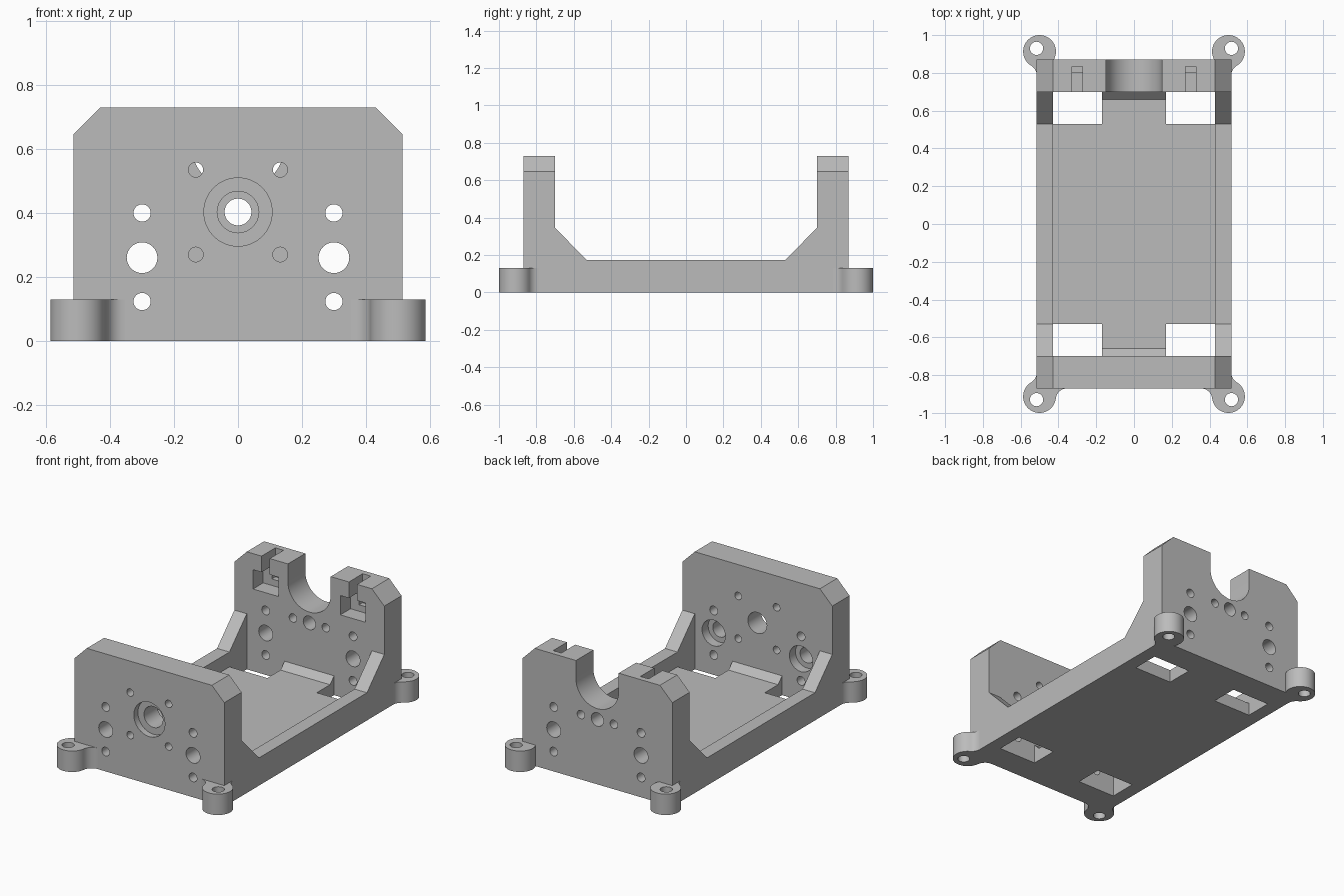
import bpy, bmesh
from math import radians, cos, sin, atan2, hypot, sqrt, pi, degrees

cube = bpy.data.objects.get("Cube")
if cube:
    bpy.data.objects.remove(cube, do_unlink=True)

GREY = (0.5, 0.5, 0.5, 1)
metal = bpy.data.materials.new("plain grey")
metal.use_nodes = True
metal.diffuse_color = GREY
metal.node_tree.nodes["Principled BSDF"].inputs["Base Color"].default_value = GREY

HALF_W, INNER_W = 0.515, 0.43
WALL_IN, WALL_OUT = 0.70, 0.87
FLOOR_TOP, WALL_TOP, CORNER = 0.08, 0.73, 0.085
PLACE = {"x": lambda a, b, t: (t, a, b),
         "y": lambda a, b, t: (a, t, b),
         "z": lambda a, b, t: (a, b, t)}
parts = []


def prism(name, outline, axis, lo, hi):
    """Extrude a 2D outline along an axis."""
    bm = bmesh.new()
    rings = [[bm.verts.new(PLACE[axis](a, b, t)) for a, b in outline] for t in (lo, hi)]
    bm.faces.new(rings[0])
    bm.faces.new(rings[1])
    n = len(outline)
    for i in range(n):
        j = (i + 1) % n
        bm.faces.new((rings[0][i], rings[0][j], rings[1][j], rings[1][i]))
    bmesh.ops.recalc_face_normals(bm, faces=bm.faces)
    mesh = bpy.data.meshes.new(name)
    bm.to_mesh(mesh)
    bm.free()
    mesh.materials.append(metal)
    ob = bpy.data.objects.new(name, mesh)
    bpy.context.collection.objects.link(ob)
    return ob


def part(*args):
    ob = prism(*args)
    parts.append(ob)
    return ob


def cut(target, outline, axis, lo, hi):
    """Subtract a prism from the target and discard the cutter."""
    cutter = prism("cutter", outline, axis, lo, hi)
    mod = target.modifiers.new("cut", "BOOLEAN")
    mod.operation, mod.solver, mod.object = "DIFFERENCE", "EXACT", cutter
    graph = bpy.context.evaluated_depsgraph_get()
    mesh = bpy.data.meshes.new_from_object(target.evaluated_get(graph))
    target.modifiers.clear()
    target.data = mesh
    bpy.data.objects.remove(cutter, do_unlink=True)


def arc(cx, cy, r, start, end, n=12):
    angles = [radians(start + (end - start) * i / n) for i in range(n + 1)]
    return [(cx + r * cos(a), cy + r * sin(a)) for a in angles]


def circle(cx, cy, r, n=32):
    return arc(cx, cy, r, 0, 360, n)[:-1]


def rect(x0, x1, y0, y1):
    return [(x0, y0), (x1, y0), (x1, y1), (x0, y1)]


# Floor plate with four corner openings, and ramps against the walls
TAB, OPEN_Y = 0.17, 0.53
quarter = [(INNER_W, OPEN_Y), (TAB, OPEN_Y), (TAB, WALL_IN)]
upper = quarter + [(-x, y) for x, y in reversed(quarter)]
part("floor", upper + [(x, -y) for x, y in reversed(upper)], "z", 0, FLOOR_TOP)
for s, name in ((-1, "front_ramp"), (1, "back_ramp")):
    part(name, [(s * 0.66, FLOOR_TOP), (s * WALL_IN, FLOOR_TOP),
                (s * WALL_IN, FLOOR_TOP + 0.04)], "x", -TAB, TAB)

# Side rails with sloped gussets
rail = [(-WALL_IN, 0), (WALL_IN, 0), (WALL_IN, 0.345), (OPEN_Y, 0.172),
        (-OPEN_Y, 0.172), (-WALL_IN, 0.345)]
for s, name in ((1, "left_rail"), (-1, "right_rail")):
    part(name, rail, "x", s * INNER_W, s * HALF_W)

# End walls with chamfered top corners
panel = [(-HALF_W, 0), (HALF_W, 0), (HALF_W, WALL_TOP - CORNER),
         (HALF_W - CORNER, WALL_TOP), (CORNER - HALF_W, WALL_TOP),
         (-HALF_W, WALL_TOP - CORNER)]
front = part("front_wall", panel, "y", -WALL_OUT, -WALL_IN)
back = part("back_wall", panel, "y", WALL_IN, WALL_OUT)

# Bolt holes shared by both walls
AXLE_Z = 0.403
for wall, s in ((front, -1), (back, 1)):
    for side in (-1, 1):
        for z, r in ((0.4, 0.027), (0.26, 0.048), (0.123, 0.027)):
            cut(wall, circle(side * 0.3, z, r), "y", s * 0.6, s * 0.95)

# Front wall: stepped bore, four screw holes, inner recesses
cut(front, circle(0, AXLE_Z, 0.065), "y", -0.95, -0.6)
cut(front, circle(0, AXLE_Z, 0.107), "y", -0.95, -0.83)
for side in (-1, 1):
    for z in (0.27, 0.535):
        cut(front, circle(side * 0.132, z, 0.023), "y", -0.95, -0.6)
    cut(front, circle(side * 0.3, 0.26, 0.08), "y", -0.76, -0.6)

# Back wall: round cradle, bore, flanking holes and keyed slots
cradle = arc(0, 0.617, 0.147, 180, 360, 24)
cut(back, cradle + [(0.147, 0.8), (-0.147, 0.8)], "y", 0.6, 0.95)
cut(back, circle(0, AXLE_Z, 0.042), "y", 0.6, 0.95)
for side in (-1, 1):
    x = side * 0.3
    cut(back, circle(side * 0.113, AXLE_Z, 0.026), "y", 0.6, 0.95)
    cut(back, rect(x - 0.028, x + 0.028, 0.55, 0.8), "y", 0.6, 0.835)
    cut(back, rect(x - 0.087, x + 0.087, 0.51, 0.63), "y", 0.6, 0.80)

# Mounting lugs, blended into the body with concave fillets
CX, CY, R, F = 0.50, 0.913, 0.087, 0.06
side_x = HALF_W + F
side_y = CY - sqrt((R + F) ** 2 - (side_x - CX) ** 2)
end_y = WALL_OUT + F
end_x = CX - sqrt((R + F) ** 2 - (end_y - CY) ** 2)
side_angle = degrees(atan2(side_y - CY, side_x - CX))
end_angle = degrees(atan2(end_y - CY, end_x - CX))
side_fillet = arc(side_x, side_y, F, side_angle + 180, 180, 8)
front_lug = (arc(end_x, end_y, F, -90, end_angle - 180, 8)
             + arc(CX, CY, R, end_angle, side_angle, 28)[1:]
             + side_fillet[1:] + [(end_x, side_y)])
back_lug = (arc(CX, CY, R, 210, side_angle, 28)
            + side_fillet[1:] + [(CX - R + 0.01, side_y)])
for sy, end, outline in ((-1, "front", front_lug), (1, "back", back_lug)):
    for sx, side in ((1, "left"), (-1, "right")):
        lug = part(f"{end}_{side}_lug", [(sx * x, sy * y) for x, y in outline],
                   "z", 0, 0.13)
        cut(lug, circle(sx * 0.516, sy * 0.93, 0.035), "z", -0.1, 0.3)

# Smooth the round surfaces, keep the edges crisp
bpy.ops.object.select_all(action="DESELECT")
for ob in parts:
    ob.select_set(True)
bpy.context.view_layer.objects.active = parts[0]
bpy.ops.object.shade_smooth_by_angle(angle=radians(30))
